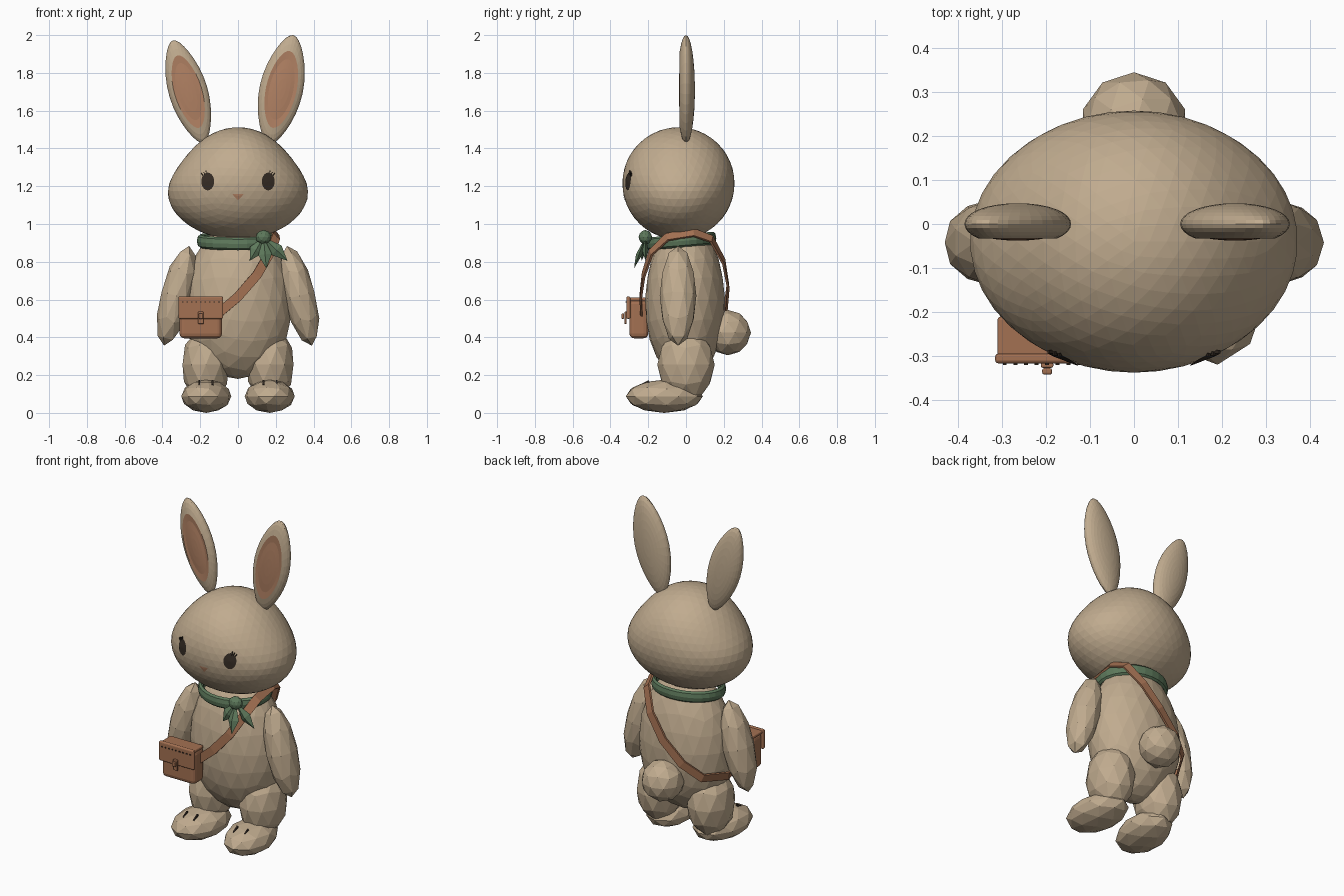
import bpy, bmesh
from math import sqrt, tanh, radians, pi, cos, sin
from mathutils import Vector, Matrix

cube = bpy.data.objects.get("Cube")
if cube:
    bpy.data.objects.remove(cube, do_unlink=True)


def material(name, rgb):
    m = bpy.data.materials.new(name)
    m.use_nodes = True
    m.diffuse_color = (*rgb, 1)
    bsdf = m.node_tree.nodes["Principled BSDF"]
    bsdf.inputs["Base Color"].default_value = (*rgb, 1)
    bsdf.inputs["Roughness"].default_value = 0.8
    return m


FUR = material("tan fur", (0.53, 0.41, 0.275))
INNER = material("pink brown", (0.44, 0.22, 0.125))
LEATHER = material("leather", (0.37, 0.165, 0.085))
GREEN = material("green cloth", (0.11, 0.19, 0.105))
DARK = material("dark brown", (0.035, 0.025, 0.018))


def finish(name, bm, *mats):
    bmesh.ops.recalc_face_normals(bm, faces=bm.faces)
    mesh = bpy.data.meshes.new(name)
    bm.to_mesh(mesh)
    bm.free()
    for m in mats:
        mesh.materials.append(m)
    ob = bpy.data.objects.new(name, mesh)
    bpy.context.collection.objects.link(ob)
    return ob


def blob(name, detail, centre, radii, mat, turn=Matrix(), warp=None):
    """Faceted ellipsoid, optionally warped while still a unit sphere."""
    bm = bmesh.new()
    bmesh.ops.create_icosphere(bm, subdivisions=detail, radius=1)
    if warp:
        for v in bm.verts:
            v.co = warp(v.co)
    bm.transform(Matrix.Translation(centre) @ turn @ Matrix.Diagonal((*radii, 1)))
    return finish(name, bm, mat)


def box(name, centre, size, mat, bevel=0, turn=Matrix()):
    bm = bmesh.new()
    bmesh.ops.create_cube(bm, size=1)
    bm.transform(Matrix.Translation(centre) @ turn @ Matrix.Diagonal((*size, 1)))
    ob = finish(name, bm, mat)
    if bevel:
        mod = ob.modifiers.new("Bevel", "BEVEL")
        mod.width, mod.segments = bevel, 3
    return ob


def loft(name, rings, mat):
    """Closed tube through a loop of cross-sections."""
    bm = bmesh.new()
    loops = [[bm.verts.new(p) for p in ring] for ring in rings]
    n = len(loops[0])
    for a, b in zip(loops, loops[1:] + loops[:1]):
        for i in range(n):
            bm.faces.new((a[i], a[(i + 1) % n], b[(i + 1) % n], b[i]))
    return finish(name, bm, mat)


# Head: a ball with wide cheeks and a narrow crown
HEAD = Vector((0, -0.04, 1.215))
R = 0.297


def cheek(u):
    return 1.155 - 0.17 * tanh(2.2 * (u - 0.2))


def face_y(x, z):
    u = (z - HEAD.z) / R
    return HEAD.y - sqrt(R * R - (x / cheek(u)) ** 2 - (z - HEAD.z) ** 2)


blob("head", 4, HEAD, (R, R, R), FUR, warp=lambda p: Vector((p.x * cheek(p.z), p.y, p.z)))


# Face details hug the head surface
def face_patch(name, x, z, rx, rz, sides, mat, spin=0.0):
    bm = bmesh.new()
    bmesh.ops.create_circle(bm, cap_ends=True, cap_tris=True, segments=sides, radius=1)
    for v in bm.verts:
        c, s = cos(spin), sin(spin)
        px = x + (v.co.x * c - v.co.y * s) * rx
        pz = z + (v.co.x * s + v.co.y * c) * rz
        v.co = (px, face_y(px, pz) - 0.003, pz)
    return finish(name, bm, mat)


face_patch("nose", 0, 1.147, 0.035, 0.022, 3, INNER, spin=pi)
for side, label in ((1, "left"), (-1, "right")):
    face_patch(label + "_eye", side * 0.16, 1.225, 0.034, 0.047, 20, DARK)
    for i in range(3):
        x, z = side * (0.168 + 0.01 * i), 1.272 - 0.006 * i
        box(f"{label}_lash_{i}", (x, face_y(x, z) - 0.004, z), (0.004, 0.008, 0.022), DARK,
            turn=Matrix.Rotation(side * radians(12 + 10 * i), 4, "Y"))


# Ears: leaf-shaped lenses whose front rings carry the inner colour
def ear(name, base, tip, half_width):
    base, tip = Vector(base), Vector(tip)
    axis = (tip - base) / 2
    across = Vector((axis.z, 0, -axis.x)).normalized()
    bm = bmesh.new()
    bmesh.ops.create_uvsphere(bm, u_segments=32, v_segments=16, radius=1)
    for f in bm.faces:
        c = f.calc_center_median()
        f.material_index = int(c.z > 0 and c.xy.length < 0.72)
    for v in bm.verts:
        p = v.co.copy()
        depth = p.z * (0.8 if p.z > 0.75 else 1.0) * 0.047
        v.co = ((base + tip) / 2 + axis * p.y
                + across * (p.x * half_width * (1 - 0.25 * p.y ** 2)) - Vector((0, depth, 0)))
    return finish(name, bm, FUR, INNER)


ear("left_ear", (0.165, 0, 1.425), (0.293, 0, 2.0), 0.115)
ear("right_ear", (-0.182, 0, 1.43), (-0.345, 0, 1.972), 0.103)

# Body and tail
blob("body", 3, (0, -0.005, 0.6), (0.285, 0.212, 0.42), FUR,
     warp=lambda p: Vector((p.x * (1 - 0.08 * p.z), p.y * (1 - 0.05 * p.z), p.z)))
blob("tail", 2, (0, 0.222, 0.425), (0.122, 0.122, 0.12), FUR)

# Limbs, mirrored left and right
for side, label in ((1, "left"), (-1, "right")):
    blob(label + "_arm", 2, (side * 0.325, -0.042, 0.62), (0.086, 0.097, 0.272), FUR,
         Matrix.Rotation(side * radians(-14), 4, "Y"))
    blob(label + "_leg", 2, (side * 0.17, 0, 0.255), (0.13, 0.152, 0.2), FUR)
    blob(label + "_foot", 2, (side * 0.168, -0.115, 0.088), (0.133, 0.205, 0.088), FUR,
         Matrix.Rotation(side * radians(6), 4, "Z"))
    for i, x in enumerate((0.135, 0.205)):
        box(f"{label}_toe_line_{i}", (side * x, -0.215, 0.157), (0.008, 0.045, 0.012), DARK,
            turn=Matrix.Rotation(radians(30), 4, "X"))

# Neckerchief: rolled band, knot and pointed ends
rings = []
for i in range(28):
    a = 2 * pi * i / 28
    ring = []
    for k in range(8):
        b = 2 * pi * k / 8
        out = 1 + 0.09 * cos(b)
        ring.append((0.2 * out * cos(a), -0.025 + 0.17 * out * sin(a),
                     0.91 + 0.015 * sin(a) + 0.034 * sin(b)))
    rings.append(ring)
loft("neckerchief_band", rings, GREEN)

KNOT = Vector((0.135, -0.215, 0.93))
blob("neckerchief_knot", 2, KNOT, (0.042, 0.036, 0.038), GREEN)
ends = ((0.062, -0.235, 0.805), (0.15, -0.275, 0.765), (0.262, -0.215, 0.805))
for i, tip in enumerate(ends):
    along = Vector(tip) - KNOT
    side = along.cross(Vector((0, 1, 0))).normalized()
    mid = KNOT + along * 0.55
    flap = Vector((0, 0.017, 0))
    bm = bmesh.new()
    points = [KNOT, Vector(tip), mid + side * 0.036, mid - side * 0.036, mid + flap, mid - flap]
    bmesh.ops.convex_hull(bm, input=[bm.verts.new(p) for p in points])
    finish(f"neckerchief_end_{i}", bm, GREEN)

# Shoulder strap: a flat ribbon round the body
PATH = [Vector(p) for p in (
    (-0.1, -0.235, 0.53), (0, -0.24, 0.615), (0.1, -0.225, 0.73), (0.17, -0.185, 0.85),
    (0.2, -0.1, 0.93), (0.2, 0.04, 0.955), (0.17, 0.135, 0.92), (0.1, 0.2, 0.8),
    (0, 0.223, 0.67), (-0.12, 0.21, 0.55), (-0.22, 0.155, 0.47), (-0.3, 0.02, 0.455),
    (-0.285, -0.12, 0.49), (-0.21, -0.21, 0.52))]
rings = []
for i, p in enumerate(PATH):
    tangent = (PATH[(i + 1) % len(PATH)] - PATH[i - 1]).normalized()
    q = p - Vector((0, 0, 0.6))
    normal = Vector((q.x / 0.285 ** 2, q.y / 0.21 ** 2, q.z / 0.42 ** 2))
    wide = tangent.cross(normal).normalized()
    thick = wide.cross(tangent).normalized() * 0.006
    wide *= 0.025
    rings.append([p + wide + thick, p - wide + thick, p - wide - thick, p + wide - thick])
loft("bag_strap", rings, LEATHER)

# Satchel with flap, clasp and stitches
box("bag_body", (-0.197, -0.25, 0.498), (0.225, 0.1, 0.206), LEATHER, 0.025)
box("bag_flap", (-0.197, -0.305, 0.557), (0.236, 0.022, 0.118), LEATHER, 0.008)
box("bag_lid", (-0.197, -0.255, 0.602), (0.225, 0.09, 0.02), LEATHER, 0.008)
box("clasp_tab", (-0.197, -0.32, 0.503), (0.028, 0.012, 0.066), LEATHER, 0.004)
box("clasp_button", (-0.197, -0.334, 0.512), (0.022, 0.014, 0.028), LEATHER, 0.004)
for i in range(9):
    box(f"stitch_{i}", (-0.293 + 0.024 * i, -0.317, 0.588), (0.009, 0.006, 0.006), DARK)
